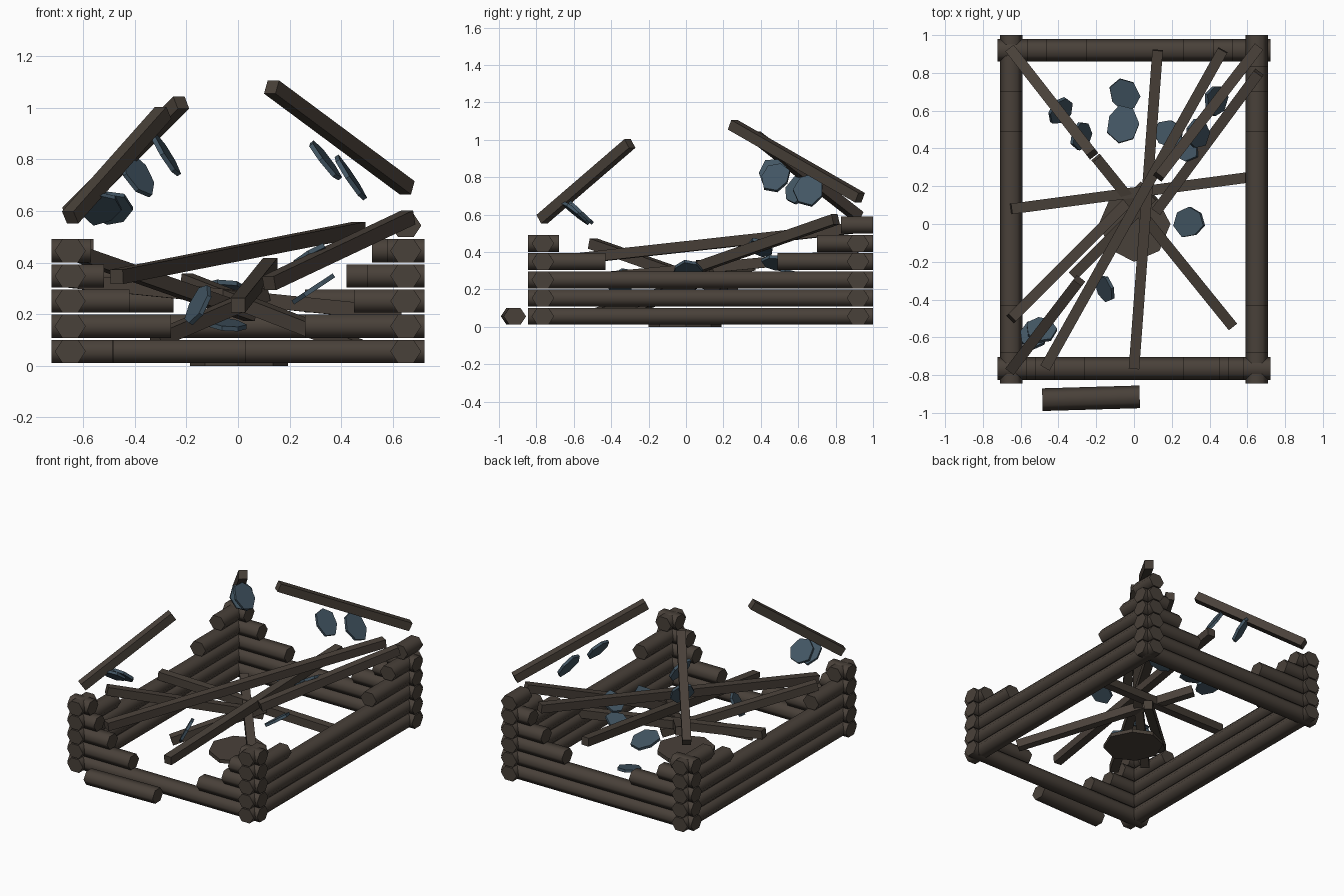
import bpy, bmesh, math, random
from mathutils import Vector

if "Cube" in bpy.data.objects:
    bpy.data.objects.remove(bpy.data.objects["Cube"], do_unlink=True)
random.seed(4)


def material(name, color):
    m = bpy.data.materials.new(name)
    m.use_nodes = True
    m.diffuse_color = color
    m.node_tree.nodes["Principled BSDF"].inputs["Base Color"].default_value = color
    return m


WOOD = material("dark_wood", (0.066, 0.052, 0.041, 1))
SLATE = material("blue_slate", (0.055, 0.092, 0.125, 1))


def prism(name, outline, a, b, mat):
    """Extrude an outline from point a to point b, keeping its second axis upward."""
    a, b = Vector(a), Vector(b)
    rot = (b - a).to_track_quat('Y', 'Z')
    bm = bmesh.new()
    rings = [[bm.verts.new(p + rot @ Vector((u, 0, v))) for u, v in outline]
             for p in (a, b)]
    n = len(outline)
    bm.faces.new(rings[0])
    bm.faces.new(rings[1])
    for i in range(n):
        j = (i + 1) % n
        bm.faces.new((rings[0][i], rings[0][j], rings[1][j], rings[1][i]))
    bmesh.ops.recalc_face_normals(bm, faces=bm.faces[:])
    me = bpy.data.meshes.new(name)
    bm.to_mesh(me)
    bm.free()
    me.materials.append(mat)
    ob = bpy.data.objects.new(name, me)
    bpy.context.collection.objects.link(ob)
    return ob


def ring(n, ru, rv, jitter=0.0):
    pts = []
    for i in range(n):
        k = 1 + random.uniform(-jitter, jitter)
        t = math.tau * i / n
        pts.append((ru * k * math.cos(t), rv * k * math.sin(t)))
    return pts


HEX = ring(6, 0.06, 0.052)
W = 0.028
SQUARE = [(-W, -W), (W, -W), (W, W), (-W, W)]
XW, XE = 0.65, 0.723           # side wall position, end of cross logs
Y_FRONT, Y_BACK = -0.765, 0.92
Y0, Y1 = -0.845, 1.0           # ends of side logs
logs = []


def layer_z(i):
    return 0.056 + 0.0975 * i


def wall(name, point, start, end, breaks):
    """Stack logs; each entry is None (whole log) or the two broken ends."""
    for i, gap in enumerate(breaks):
        spans = [(start, end)] if gap is None else [(start, gap[0]), (gap[1], end)]
        for s, e in spans:
            if s is not None and e is not None:
                logs.append(prism(name, HEX, point(s, layer_z(i)),
                                  point(e, layer_z(i)), WOOD))


# Broken log walls
wall("front_wall_log", lambda t, z: (t, Y_FRONT, z), -XE, XE,
     [None, (-0.26, 0.26), (-0.42, 0.45), (-0.52, 0.5), (-0.57, 0.58)])
wall("back_wall_log", lambda t, z: (t, Y_BACK, z), -XE, XE,
     [None, None, (-0.25, 0.26), (-0.46, 0.42), (-0.56, 0.52)])
for side, label in ((-1, "right"), (1, "left")):
    wall(label + "_wall_log", lambda t, z: (side * XW, t, z), Y0, Y1,
         [None, None, None, (-0.43, 0.49), (-0.68, 0.7)])

# Top log at the tallest corner, and the fallen log in front
logs.append(prism("corner_top_log", HEX, (XW, 0.83, layer_z(5)), (XW, Y1, layer_z(5)), WOOD))
logs.append(prism("fallen_log", HEX, (-0.485, -0.93, layer_z(0)), (0.03, -0.915, layer_z(0)), WOOD))

# Rafters still leaning inwards
for a, b in [((-0.65, 0.92, 0.59), (-0.22, 0.37, 1.02)),
             ((-0.65, -0.77, 0.575), (-0.29, -0.3, 0.98)),
             ((0.13, 0.25, 1.08), (0.655, 0.93, 0.69))]:
    prism("standing_rafter", SQUARE, a, b, WOOD)

# Collapsed rafters crossing in the middle
for a, b in [((0.12, 0.07, 0.32), (0.66, 0.8, 0.575)),
             ((-0.47, -0.76, 0.345), (0.47, 0.92, 0.53)),
             ((0.0, -0.765, 0.235), (0.125, 0.92, 0.39)),
             ((-0.65, -0.5, 0.445), (0.05, 0.2, 0.2)),
             ((-0.65, 0.08, 0.33), (0.63, 0.25, 0.2)),
             ((-0.2, 0.35, 0.33), (0.52, -0.54, 0.05)),
             ((-0.32, -0.27, 0.1), (0.1, 0.15, 0.28))]:
    prism("fallen_rafter", SQUARE, a, b, WOOD)

# Trampled hearth slab on the ground
prism("hearth_slab", ring(8, 0.185, 0.195, 0.05), (0, 0, 0), (0, 0, 0.025), WOOD)

# Roof slates: centre, facing direction, size
for c, n, r in [((-0.05, 0.68, 0.16), (0.1, -0.2, 1), 0.085),
                ((-0.06, 0.53, 0.3), (0, 0.25, 1), 0.095),
                ((0.295, 0.01, 0.3), (-0.55, 0, 0.83), 0.09),
                ((-0.155, -0.34, 0.235), (-0.8, -0.35, 0.45), 0.08),
                ((-0.49, -0.56, 0.61), (0, 0.68, 0.73), 0.09),
                ((-0.53, -0.59, 0.61), (-0.1, 0.6, 0.75), 0.085),
                ((-0.39, 0.6, 0.74), (0.65, -0.5, 0.5), 0.09),
                ((-0.28, 0.47, 0.82), (0.85, -0.15, 0.53), 0.088),
                ((0.335, 0.48, 0.8), (0.78, -0.15, 0.62), 0.09),
                ((0.435, 0.66, 0.73), (0.82, -0.1, 0.55), 0.09),
                ((0.18, 0.48, 0.34), (-0.4, 0.1, 0.9), 0.08),
                ((0.27, 0.4, 0.42), (-0.5, 0.2, 0.85), 0.08)]:
    c, n = Vector(c), Vector(n).normalized() * 0.009
    prism("roof_slate", ring(7, r * 0.9, r * 1.05, 0.1), c - n, c + n, SLATE)

# Round shading along the logs, crisp cut ends
bpy.ops.object.select_all(action='DESELECT')
for ob in logs:
    ob.select_set(True)
bpy.context.view_layer.objects.active = logs[0]
bpy.ops.object.shade_smooth_by_angle(angle=math.radians(70))
